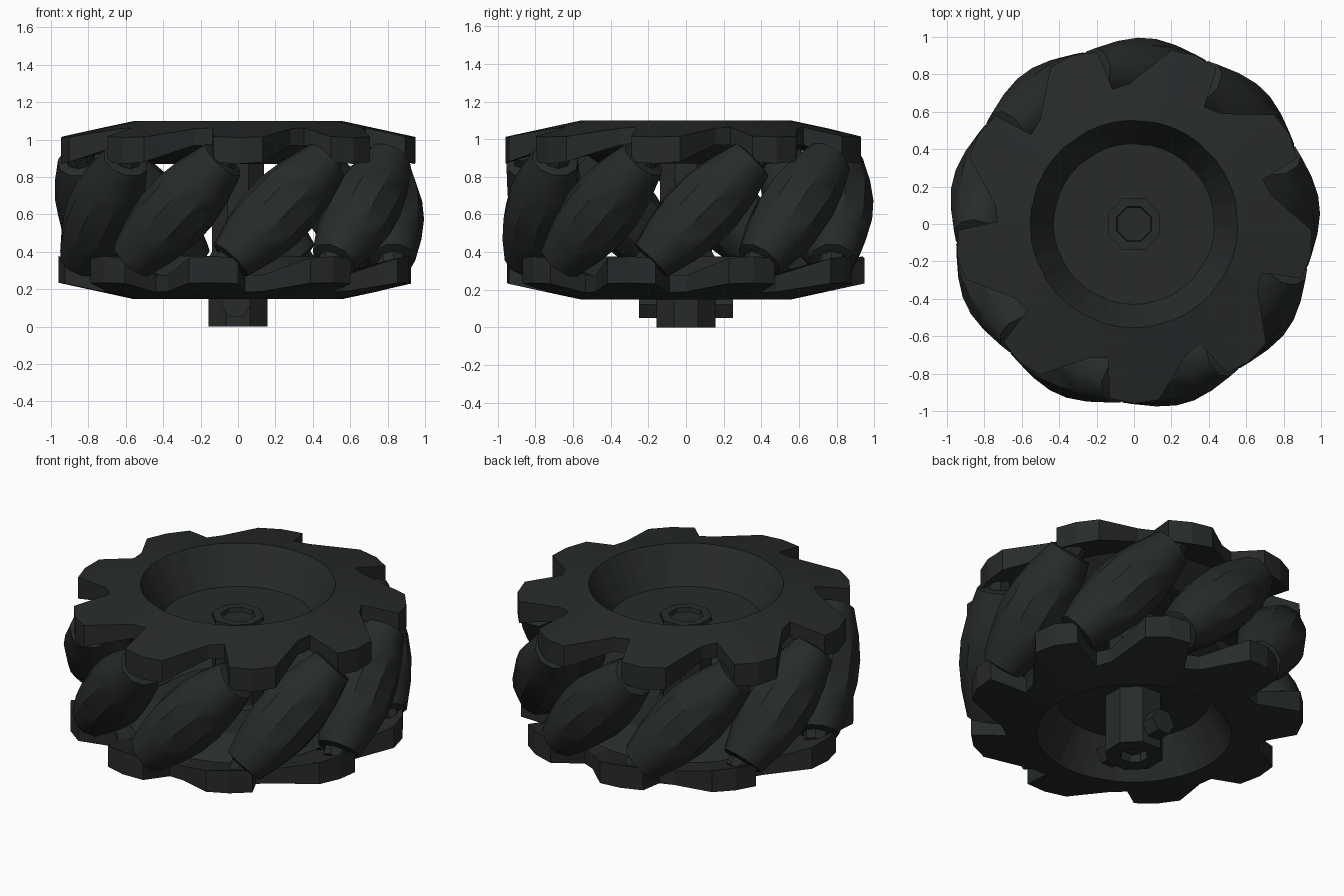
import bpy, bmesh, math
from mathutils import Matrix, Vector

if "Cube" in bpy.data.objects:
    bpy.data.objects.remove(bpy.data.objects["Cube"])

N = 9                      # rollers
STEP = 2 * math.pi / N
PHASE = math.radians(6)    # angle of the first roller
MID = 0.6235               # mid height of the wheel
rad = math.radians

mat = bpy.data.materials.new("black_rubber")
mat.diffuse_color = (0.02, 0.024, 0.023, 1)
mat.use_nodes = True
mat.node_tree.nodes["Principled BSDF"].inputs["Base Color"].default_value = mat.diffuse_color


def finish(name, bm, matrix=Matrix(), smooth=None):
    bmesh.ops.recalc_face_normals(bm, faces=bm.faces)
    me = bpy.data.meshes.new(name)
    bm.to_mesh(me)
    bm.free()
    me.transform(matrix)
    me.materials.append(mat)
    ob = bpy.data.objects.new(name, me)
    bpy.context.collection.objects.link(ob)
    if smooth:
        bpy.ops.object.select_all(action='DESELECT')
        ob.select_set(True)
        bpy.context.view_layer.objects.active = ob
        bpy.ops.object.shade_smooth_by_angle(angle=rad(smooth))
    return ob


def skin(rings):
    """Bridge equal-length point rings and cap both ends."""
    bm = bmesh.new()
    vs = [[bm.verts.new(p) for p in ring] for ring in rings]
    n = len(vs[0])
    for a, b in zip(vs, vs[1:]):
        for i in range(n):
            j = (i + 1) % n
            bm.faces.new((a[i], a[j], b[j], b[i]))
    bm.faces.new(vs[0])
    bm.faces.new(vs[-1])
    return bm


def lathe(profile, sides, turn=0.0):
    return skin([[(r * math.cos(turn + 2 * math.pi * i / sides),
                   r * math.sin(turn + 2 * math.pi * i / sides), z)
                  for i in range(sides)] for r, z in profile])


# Side plate: dished centre, raised rim and sloping bent tabs
# (angle offset from roller, radius, underside height)
TAB = [(6, 0.75, 0.97), (13, 0.73, 0.97), (16, 0.94, 0.88), (24, 0.96, 0.87), (32, 0.95, 0.88)]


def plate(name, flip):
    pts = [(PHASE + k * STEP + rad(a), r, z) for k in range(N) for a, r, z in TAB]

    def circle(r, z):
        return [(r * math.cos(a), r * math.sin(a), z - MID) for a, _, _ in pts]
    top = [(r * math.cos(a), r * math.sin(a), 1.10 - 0.22 * (r - 0.56) - MID) for a, r, _ in pts]
    low = [(r * math.cos(a), r * math.sin(a), z - MID) for a, r, z in pts]
    bm = skin([circle(0.43, 0.885), circle(0.555, 1.10), top, low,
               circle(0.62, 0.98), circle(0.46, 0.87)])
    m = Matrix.Translation((0, 0, MID))
    if flip:
        # half turn about a roller's radial axis
        m = m @ Matrix.Rotation(PHASE, 4, 'Z') @ Matrix.Rotation(math.pi, 4, 'X') \
            @ Matrix.Rotation(-PHASE, 4, 'Z')
    finish(name, bm, m)


plate("top_plate", False)
plate("bottom_plate", True)

# Barrel rollers, tilted 45 degrees, with axles and end washers
BARREL = [(0.07, -0.39), (0.125, -0.38), (0.17, -0.22), (0.195, -0.07),
          (0.195, 0.07), (0.17, 0.22), (0.125, 0.38), (0.07, 0.39)]
for k in range(N):
    m = (Matrix.Translation((0, 0, MID)) @ Matrix.Rotation(PHASE + k * STEP, 4, 'Z')
         @ Matrix.Translation((0.80, 0, 0)) @ Matrix.Rotation(rad(-45), 4, 'X'))
    finish(f"roller_{k + 1}", lathe(BARREL, 10), m, 35)
    finish(f"roller_axle_{k + 1}", lathe([(0.035, -0.46), (0.035, 0.46)], 6), m)
    for s in (-1, 1):
        finish(f"roller_washer_{k + 1}_{'low' if s < 0 else 'high'}",
               lathe([(0.08, s * 0.39), (0.07, s * 0.44)], 8), m)

# Centre hub: collar with open sockets at both ends
finish("hub", lathe([(0.08, 0.06), (0.08, 0.0), (0.17, 0.0), (0.17, 0.37), (0.15, 0.40),
                     (0.15, 0.91), (0.10, 0.91), (0.08, 0.82)], 8, rad(22.5)))
finish("axle_shaft", lathe([(0.05, 0.03), (0.05, 0.86)], 6))

# Clamp screws on the hub
for s, label in ((-1, "front"), (1, "back")):
    m = Matrix.Translation((-0.01, 0, 0.12)) @ Matrix.Rotation(rad(90), 4, 'X')
    finish(f"clamp_screw_{label}", lathe([(0.08, -s * 0.12), (0.08, -s * 0.25)], 6), m)
